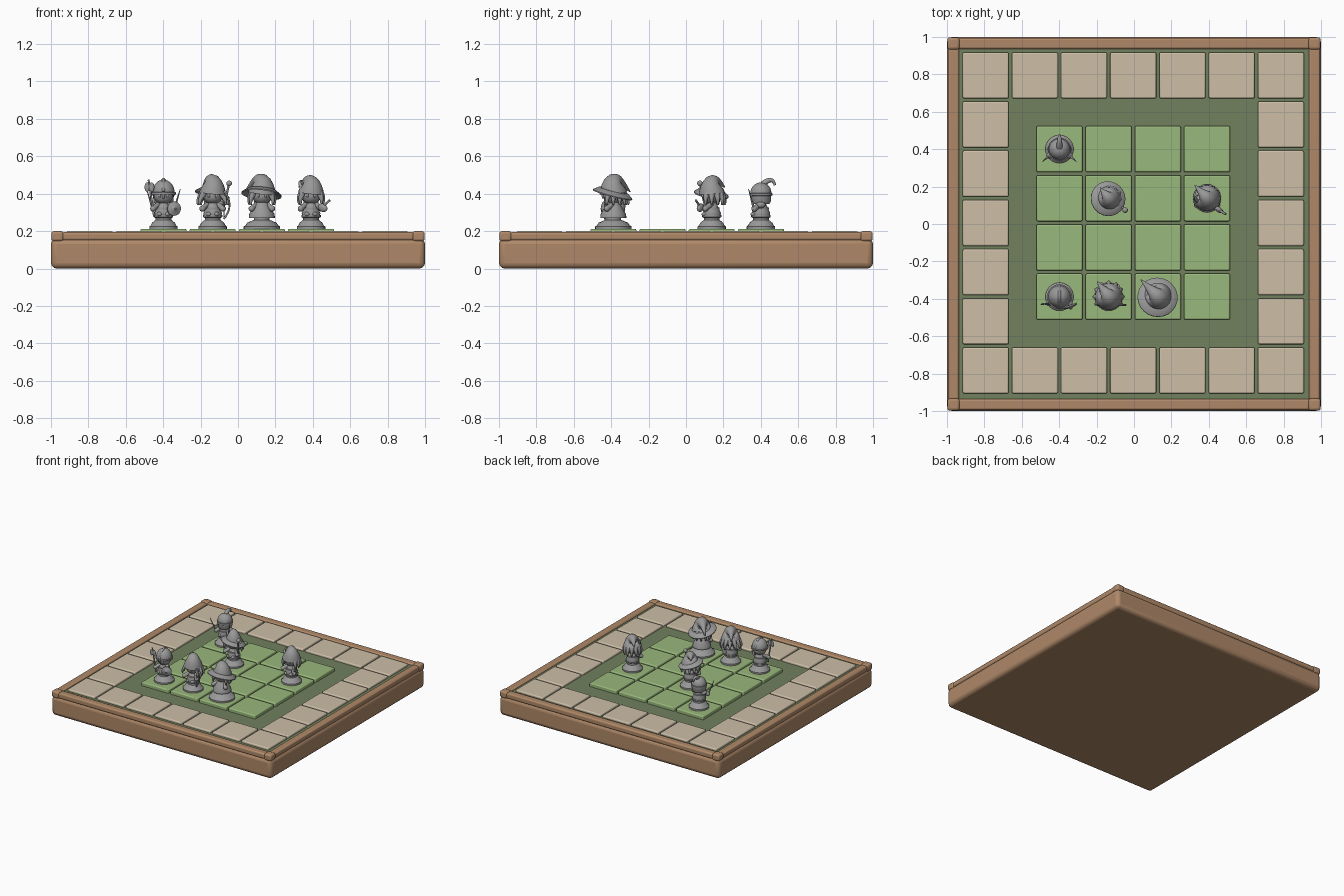
import bpy, bmesh, math
from mathutils import Vector

if "Cube" in bpy.data.objects:
    bpy.data.objects.remove(bpy.data.objects["Cube"])


def material(name, *rgb):
    m = bpy.data.materials.new(name)
    m.use_nodes = True
    m.diffuse_color = (*rgb, 1)
    m.node_tree.nodes["Principled BSDF"].inputs["Base Color"].default_value = (*rgb, 1)
    return m


WOOD = material("warm wood", .43, .25, .14)
STONE = material("beige stone", .61, .52, .39)
GRASS = material("light green", .32, .48, .2)
MOSS = material("moss green", .165, .22, .11)
PEWTER = material("pewter grey", .32, .32, .32)


def finish(name, bm, mat, at, rot=(0, 0, 0)):
    bmesh.ops.recalc_face_normals(bm, faces=bm.faces)
    mesh = bpy.data.meshes.new(name)
    bm.to_mesh(mesh)
    bm.free()
    mesh.materials.append(mat)
    mesh.shade_smooth()
    mesh.set_sharp_from_angle(angle=math.radians(40))
    ob = bpy.data.objects.new(name, mesh)
    ob.location, ob.rotation_euler = at, rot
    bpy.context.collection.objects.link(ob)
    return ob


def block(name, mat, x, y, bottom, top, width, depth, bevel):
    bm = bmesh.new()
    bmesh.ops.create_cube(bm, size=1)
    bmesh.ops.scale(bm, vec=(width, depth, top - bottom), verts=bm.verts)
    ob = finish(name, bm, mat, (x, y, (bottom + top) / 2))
    mod = ob.modifiers.new("rounded edges", "BEVEL")
    mod.width, mod.segments = bevel, 3


def skin(name, centres, radii, directions, at, rot=(0, 0, 0), sides=24):
    """Join a row of rings into one closed surface."""
    bm = bmesh.new()
    rings = []
    for centre, radius, direction in zip(centres, radii, directions):
        turn = Vector((0, 0, 1)).rotation_difference(direction)
        rings.append([bm.verts.new(centre + turn @ Vector(
            (radius * math.cos(a), radius * math.sin(a), 0)))
            for a in (math.tau * k / sides for k in range(sides))])
    for lower, upper in zip(rings, rings[1:]):
        for k in range(sides):
            n = (k + 1) % sides
            bm.faces.new((lower[k], lower[n], upper[n], upper[k]))
    bm.faces.new(rings[0])
    bm.faces.new(rings[-1])
    finish(name, bm, PEWTER, at, rot)


def lathe(name, at, profile, rot=(0, 0, 0)):
    radii, heights = zip(*profile)
    skin(name, [Vector((0, 0, z)) for z in heights], radii,
         [Vector((0, 0, 1))] * len(radii), at, rot)


def dome(name, at, base, radius, height):
    angles = [math.pi / 2 * k / 8 for k in range(8)]
    lathe(name, at, [(radius * math.cos(a), base + height * math.sin(a)) for a in angles])


def taper(name, at, start, end, thick, thin, bend=(0, 0, 0), sides=12):
    """Tapering tube from start to end, bowed out by bend at its middle."""
    start, end, bend = Vector(start), Vector(end), Vector(bend)
    steps = [k / 10 for k in range(11)]
    skin(name, [start.lerp(end, t) + bend * 4 * t * (1 - t) for t in steps],
         [thick + (thin - thick) * t for t in steps],
         [end - start + bend * 4 * (1 - 2 * t) for t in steps], at, sides=sides)


def ball(name, at, offset, size, rot=(0, 0, 0)):
    bm = bmesh.new()
    bmesh.ops.create_uvsphere(bm, u_segments=20, v_segments=12, radius=1)
    bmesh.ops.scale(bm, vec=size, verts=bm.verts)
    finish(name, bm, PEWTER, Vector(at) + Vector(offset), rot)


# Board: rounded tray, sunken floor, rails and corner posts
block("tray", WOOD, 0, 0, 0, .16, 2, 2, .03)
block("floor", MOSS, 0, 0, .14, .183, 1.89, 1.89, .001)
RAIL, EDGE = .06, .965
for s, side, end in ((-1, "right", "front"), (1, "left", "back")):
    block(side + "_rail", WOOD, s * EDGE, 0, .15, .195, RAIL, 1.88, .012)
    block(end + "_rail", WOOD, 0, s * EDGE, .15, .195, 1.88, RAIL, .012)
    for t, flank in ((-1, "right"), (1, "left")):
        block(f"{end}_{flank}_post", WOOD, t * EDGE, s * EDGE, .145, .2, .066, .066, .014)

# Tiles: stone border ring and raised grass grid
PITCH, TILE = .263, .246


def tile(name, mat, column, row, top):
    block(name, mat, column * PITCH - .004, row * PITCH + .006, .17, top, TILE, TILE, .008)


for i in range(-3, 4):
    for j in range(-3, 4):
        if 3 in (abs(i), abs(j)):
            tile("stone_tile", STONE, i, j, .2)
for i in range(4):
    for j in range(4):
        tile("grass_tile", GRASS, i - 1.5, j - 1.5, .212)


# Figures: shared pedestal, body, face and limbs; heights start at the tile
def figure(name, column, row, foot=.076):
    at = Vector(((column - 1.5) * PITCH - .004, (row - 1.5) * PITCH + .006, .21))
    neck = .042
    lathe(name + "_pedestal", at, [(foot, 0), (foot, .015), (foot * .9, .02),
          (foot * .8, .035), (neck, .05), (neck, .06), (.052, .065), (.052, .075)])
    lathe(name + "_tunic", at, [(.046, .07), (.05, .085), (.035, .12), (.022, .145)])
    lathe(name + "_belt", at, [(.03, .1), (neck, .105), (neck, .115), (.03, .12)])
    ball(name + "_head", at, (0, 0, .18), (.052, .052, .047))
    for s, side in ((-1, "right"), (1, "left")):
        hand = (s * .055, -.035, .11)
        taper(f"{name}_{side}_arm", at, (s * .025, 0, .135), hand, .013, .015)
        ball(f"{name}_{side}_hand", at, hand, [.016] * 3)
        ball(f"{name}_{side}_boot", at, (s * .02, -.03, .08), (.016, .025, .014))
        ball(f"{name}_{side}_eye", at, (s * .02, -.048, .18), (.007, .007, .011))
    return at


def hair(name, at, spread):
    """Locks around the sides and back of the head."""
    for k in range(9):
        a = math.radians(30 * k - 30)
        out = Vector((math.cos(a), math.sin(a), 0))
        taper(name + "_hair_lock", at, out * .045 + Vector((0, 0, .2)),
              out * spread + Vector((0, 0, .13)), .02, .004, out * .01)


def crown(name, at, radius, tip, rise):
    """Bent cone that climbs over the head, then droops to its tip."""
    lean = Vector((-tip[0] / 3, -tip[1] / 3, rise))
    taper(name, at, (0, 0, .195), tip, radius, .003, lean, 24)


def brim(name, at, radius, tilt):
    lathe(name, at + Vector((0, 0, .2)), [(.04, .01), (radius * .75, .008),
          (radius, -.012), (radius, -.018), (radius * .7, -.004), (.04, 0)], tilt)


# Guard: ridged helmet, round shield and axe
guard = figure("guard", 0, 0)
dome("guard_helmet", guard, .195, .06, .07)
lathe("guard_helmet_rim", guard, [(.055, .185), (.066, .187), (.066, .197), (.055, .2)])
taper("guard_helmet_ridge", guard, (0, -.06, .2), (0, .06, .2), .008, .008, (0, 0, .067))
taper("guard_nose_guard", guard, (0, -.058, .2), (0, -.055, .165), .008, .005)
lathe("guard_shield", guard + Vector((.055, -.045, .11)),
      [(.038, 0), (.038, .008), (.03, .012), (.012, .016), (.004, .024)],
      (math.pi / 2, 0, .35))
taper("guard_axe_handle", guard, (-.05, -.035, .07), (-.08, -.04, .265), .006, .005)
for s in (-1, 1):
    ball("guard_axe_blade", guard, (s * .012 - .075, -.04, .225), (.014, .005, .026))

# Ranger: peaked hood, curly hair, bow and quiver
ranger = figure("ranger", 1, 0)
hair("ranger", ranger, .08)
crown("ranger_hood", ranger, .072, (-.06, .08, .21), .055)
bow_ends = (.06, -.045, .055), (.06, -.045, .205)
taper("ranger_bow", ranger, *bow_ends, .005, .005, (.03, 0, 0))
taper("ranger_bow_string", ranger, *bow_ends, .002, .002)
taper("ranger_quiver", ranger, (.02, .045, .08), (.045, .05, .15), .014, .018)

# Witch: the largest hat, long hair, robe and wide pedestal
witch = figure("witch", 2, 0, .098)
hair("witch", witch, .066)
lathe("witch_robe", witch, [(.07, .06), (.068, .08), (.045, .12), (.028, .15)])
brim("witch_hat_brim", witch, .108, (-.25, .1, 0))
crown("witch_hat_crown", witch, .075, (-.09, .09, .2), .06)

# Mage: pointed hat and orb staff
mage = figure("mage", 1, 2)
hair("mage", mage, .07)
brim("mage_hat_brim", mage, .094, (-.15, .2, 0))
crown("mage_hat_crown", mage, .065, (-.045, .055, .24), .04)
orb = (.088, -.063, .245)
taper("mage_staff", mage, (.055, -.03, .1), orb, .006, .006)
ball("mage_staff_orb", mage, orb, [.015] * 3)

# Bard: soft feathered cap and lute
bard = figure("bard", 3, 2)
hair("bard", bard, .062)
crown("bard_cap", bard, .07, (-.065, .07, .225), .045)
taper("bard_feather", bard, (-.045, -.02, .21), (-.045, .02, .26), .012, .002, (-.015, 0, .015))
ball("bard_lute_body", bard, (.062, -.06, .115), (.03, .014, .022), (0, .3, -.6))
taper("bard_lute_neck", bard, (.05, -.055, .11), (.1, -.085, .155), .007, .006)

# Knight: closed helmet with a curling plume, pauldrons and twin blades
knight = figure("knight", 0, 3)
lathe("knight_visor", knight, [(.046, .135), (.054, .15), (.056, .195)])
dome("knight_helmet", knight, .195, .056, .055)
lathe("knight_visor_band", knight, [(.05, .178), (.061, .18), (.061, .192), (.05, .195)])
taper("knight_plume", knight, (0, .01, .24), (0, .075, .235), .017, .006, (0, .01, .025))
for s, side in ((-1, "right"), (1, "left")):
    ball(f"knight_{side}_pauldron", knight, (s * .042, 0, .13), (.022, .024, .018))
    taper(f"knight_{side}_blade", knight, (s * .055, -.035, .1), (s * .09, -.066, .215), .007, .002)
